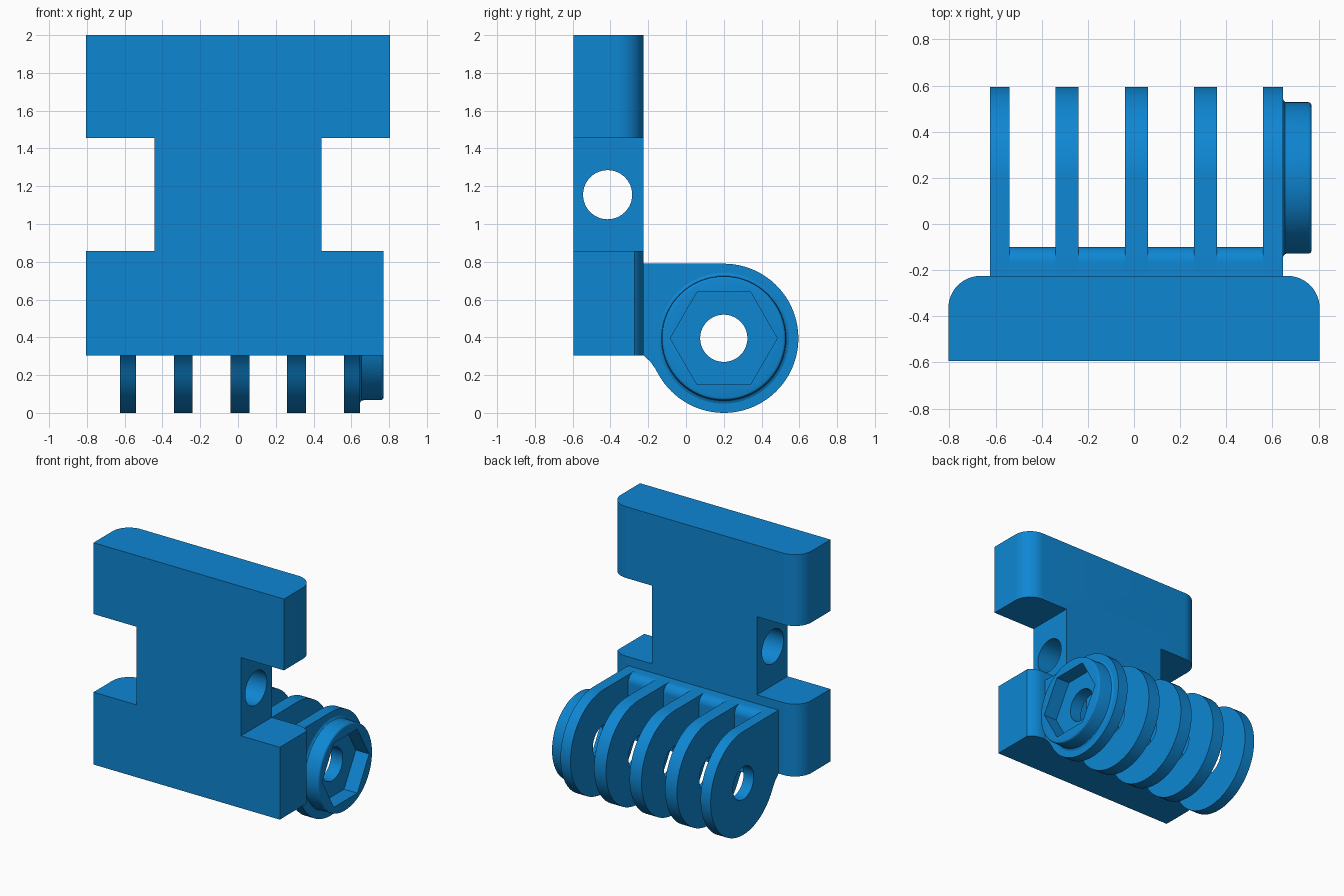
import bpy, bmesh, math

if "Cube" in bpy.data.objects:
    bpy.data.objects.remove(bpy.data.objects["Cube"])

blue = bpy.data.materials.new("blue plastic")
blue.diffuse_color = (0.0044, 0.24, 0.65, 1)
blue.use_nodes = True
blue.node_tree.nodes["Principled BSDF"].inputs["Base Color"].default_value = blue.diffuse_color
CY, CZ = 0.2, 0.395          # hinge axis


def arc(cx, cy, r, a0, a1, n):
    """Points along an arc, angles in degrees."""
    return [(cx + r * math.cos(math.radians(a0 + (a1 - a0) * i / n)),
             cy + r * math.sin(math.radians(a0 + (a1 - a0) * i / n))) for i in range(n + 1)]


def loft(name, rings):
    """Closed solid through rings of 3D points with capped ends."""
    bm = bmesh.new()
    vs = [[bm.verts.new(p) for p in ring] for ring in rings]
    n = len(vs[0])
    for a, b in zip(vs, vs[1:]):
        for i in range(n):
            j = (i + 1) % n
            bm.faces.new((a[i], a[j], b[j], b[i]))
    bm.faces.new(vs[0][::-1])
    bm.faces.new(vs[-1])
    bmesh.ops.recalc_face_normals(bm, faces=bm.faces)
    me = bpy.data.meshes.new(name)
    bm.to_mesh(me)
    bm.free()
    me.materials.append(blue)
    ob = bpy.data.objects.new(name, me)
    bpy.context.collection.objects.link(ob)
    return ob


def prism_x(name, pts, x0, x1):
    return loft(name, [[(x, y, z) for y, z in pts] for x in (x0, x1)])


def prism_z(name, pts, z0, z1):
    return loft(name, [[(x, y, z) for x, y in pts] for z in (z0, z1)])


def rect(a0, a1, b0, b1):
    return [(a0, b0), (a1, b0), (a1, b1), (a0, b1)]


def circle(cy, cz, r, n=64):
    return arc(cy, cz, r, 0, 360, n)[:-1]


def cut(ob, cutters):
    """Subtract the cutters, then remove them."""
    for c in cutters:
        m = ob.modifiers.new("cut", 'BOOLEAN')
        m.operation, m.solver, m.object = 'DIFFERENCE', 'EXACT', c
    bpy.context.view_layer.objects.active = ob
    for m in list(ob.modifiers):
        bpy.ops.object.modifier_apply(modifier=m.name)
    for c in cutters:
        bpy.data.objects.remove(c)


def hinge_bore():
    return prism_x("bore_cutter", circle(CY, CZ, 0.125), -1, 1)


# Body plate: rounded back corners, side notches, cross bore, trimmed lower right end
outline = ([(-0.805, -0.595), (0.805, -0.595)]
           + arc(0.665, -0.365, 0.14, 0, 90, 14) + arc(-0.665, -0.365, 0.14, 90, 180, 14))
body = prism_z("body_plate", outline, 0.305, 2.0)
cut(body, [prism_z("notch_cutter", rect(-1, -0.443, -1, 0), 0.858, 1.455),
           prism_z("notch_cutter", rect(0.443, 1, -1, 0), 0.858, 1.455),
           prism_z("trim_cutter", rect(0.77, 1, -1, 0), 0.1, 1.0),
           prism_x("cross_bore_cutter", circle(-0.415, 1.155, 0.13), -1, 1)])

# Hinge fins
fins = [(-0.625, -0.54), (-0.34, -0.24), (-0.04, 0.06), (0.26, 0.36), (0.56, 0.645)]
profile = ([(-0.225, 0.79)]
           + arc(CY, CZ, 0.395, 90, -151, 60)
           + [(-0.163, 0.235), (-0.188, 0.27), (-0.225, 0.305)])
for i, (x0, x1) in enumerate(fins):
    fin = prism_x(f"hinge_fin_{i + 1}", profile, x0, x1)
    cut(fin, [hinge_bore()])

# Webs joining the fins at the plate, with a rounded top edge
web = ([(-0.225, 0.305), (-0.1, 0.305)] + arc(-0.165, 0.725, 0.065, 0, 90, 10)
       + [(-0.225, 0.79)])
for i in range(4):
    prism_x(f"web_{i + 1}", web, fins[i][1], fins[i + 1][0])

# Nut boss: fillet at the base, rounded rim, hexagonal pocket
section = [(0.645, 0.346), (0.649, 0.336), (0.655, 0.330), (0.664, 0.328),
           (0.756, 0.328), (0.763, 0.326), (0.768, 0.321), (0.77, 0.314)]
boss = loft("nut_boss", [[(x, y, z) for y, z in circle(CY, CZ, r)] for x, r in section])
cut(boss, [prism_x("hex_cutter", circle(CY, CZ, 0.283, 6), 0.658, 1), hinge_bore()])

# Smooth curved surfaces, keep sharp edges
bpy.ops.object.select_all(action='DESELECT')
for ob in bpy.context.scene.objects:
    ob.select_set(True)
    bpy.context.view_layer.objects.active = ob
bpy.ops.object.shade_smooth_by_angle(angle=math.radians(30))
